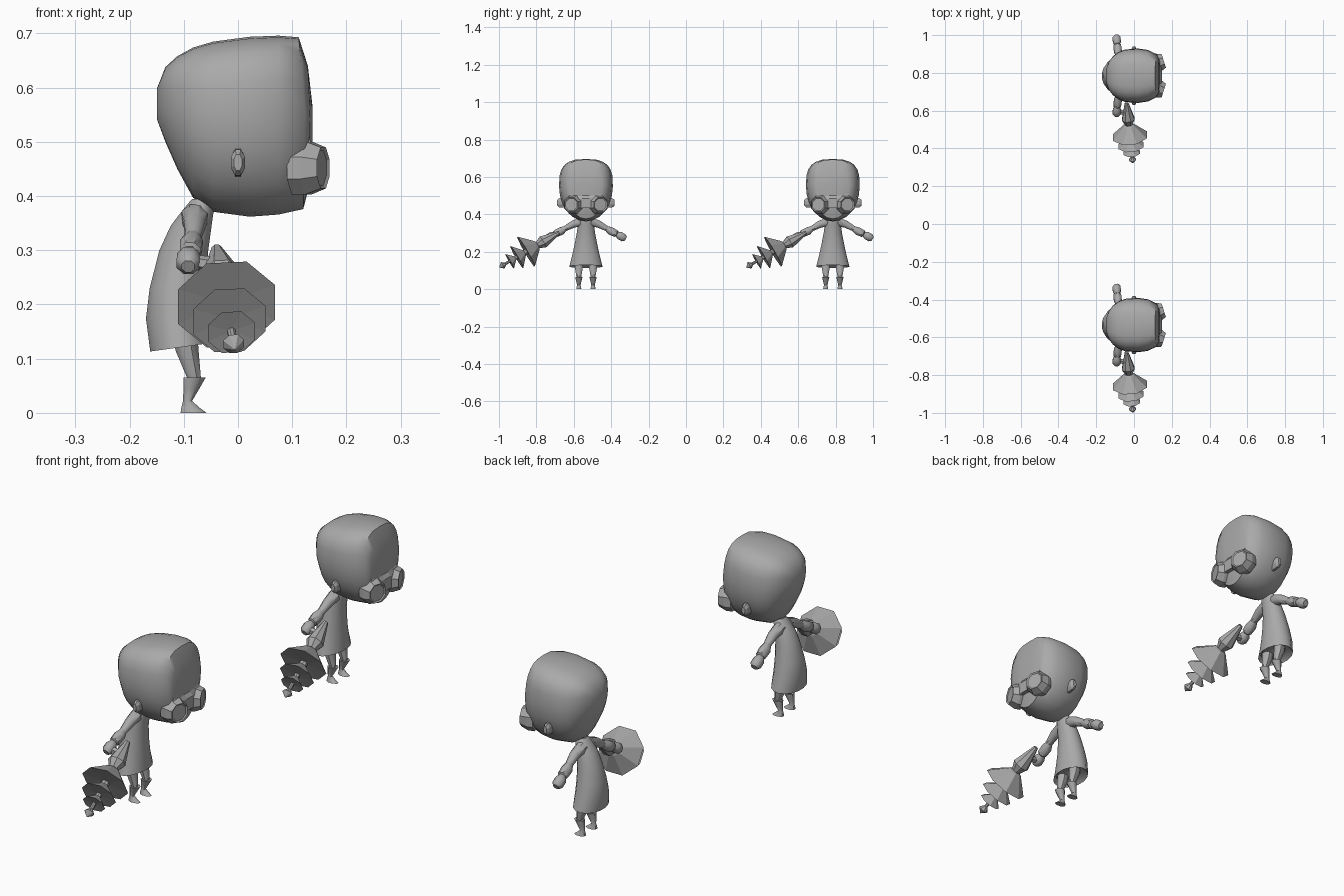
import bpy, bmesh, math
from mathutils import Vector

if "Cube" in bpy.data.objects:
    bpy.data.objects.remove(bpy.data.objects["Cube"])

grey = bpy.data.materials.new("plain_grey")
grey.diffuse_color = (0.4, 0.4, 0.4, 1)
grey.use_nodes = True
grey.node_tree.nodes["Principled BSDF"].inputs["Base Color"].default_value = grey.diffuse_color
parts = []


def loft(name, rings, smooth=45):
    """Skin a list of closed rings of points and cap both ends."""
    bm = bmesh.new()
    loops = [[bm.verts.new(p) for p in ring] for ring in rings]
    n = len(loops[0])
    for a, b in zip(loops, loops[1:]):
        for i in range(n):
            j = (i + 1) % n
            bm.faces.new((a[i], a[j], b[j], b[i]))
    bm.faces.new(loops[0][::-1])
    bm.faces.new(loops[-1])
    bmesh.ops.remove_doubles(bm, verts=bm.verts, dist=1e-5)
    bmesh.ops.recalc_face_normals(bm, faces=bm.faces)
    me = bpy.data.meshes.new(name)
    bm.to_mesh(me)
    bm.free()
    me.materials.append(grey)
    ob = bpy.data.objects.new(name, me)
    bpy.context.collection.objects.link(ob)
    if smooth:
        bpy.ops.object.select_all(action='DESELECT')
        ob.select_set(True)
        bpy.context.view_layer.objects.active = ob
        bpy.ops.object.shade_smooth_by_angle(angle=math.radians(smooth))
    parts.append(ob)
    return ob


def circle(c, u, v, ru, rv, n):
    return [c + u * ru * math.cos(a) + v * rv * math.sin(a)
            for a in (2 * math.pi * (i + 0.5) / n for i in range(n))]


def tube(name, stations, n=8, smooth=45):
    """Tube through (point, radius) stations, rings square to the overall axis."""
    axis = (Vector(stations[-1][0]) - Vector(stations[0][0])).normalized()
    u = Vector((1, 0, 0)) if abs(axis.x) < 0.8 else Vector((0, 1, 0))
    u = (u - axis * u.dot(axis)).normalized()
    v = axis.cross(u)
    return loft(name, [circle(Vector(p), u, v, r, r, n) for p, r in stations], smooth)


# Head: sections along the facing direction (x, half width, bottom, top)
def head_ring(x, w, lo, hi, lean=0.0, n=24):
    zc = lo + (hi - lo) * 0.57
    ring = []
    for i in range(n):
        a = 2 * math.pi * i / n
        c, s = math.cos(a), math.sin(a)
        e = 2 / 3 if s > 0 else 1
        y = w * math.copysign(abs(c) ** e, c)
        h = abs(s) ** e
        z = zc + (hi - zc) * h if s > 0 else zc - (zc - lo) * h
        ring.append(Vector((x - lean * (h if s > 0 else 0.3 * h), y, z)))
    return ring


loft("head", [head_ring(*r) for r in (
    (-0.149, 0.030, 0.540, 0.600), (-0.134, 0.073, 0.500, 0.638),
    (-0.112, 0.103, 0.450, 0.658), (-0.083, 0.125, 0.397, 0.674),
    (-0.046, 0.139, 0.371, 0.685), (0.022, 0.144, 0.362, 0.694),
    (0.075, 0.136, 0.366, 0.696), (0.124, 0.112, 0.376, 0.693, 0.012),
    (0.133, 0.085, 0.420, 0.640, 0.004), (0.137, 0.040, 0.480, 0.570))], 50)

# Coat: egg-shaped stations (z, back x, front x, half width, hem tilt)
X, Y, Z = Vector((1, 0, 0)), Vector((0, 1, 0)), Vector((0, 0, 1))
coat = []
for z, xb, xf, w, tilt in (
        (0.395, -0.085, -0.045, 0.025, 0), (0.375, -0.102, -0.044, 0.038, 0),
        (0.345, -0.125, -0.048, 0.044, 0), (0.300, -0.146, -0.054, 0.050, 0),
        (0.230, -0.164, -0.055, 0.064, 0), (0.180, -0.171, -0.053, 0.075, 0.1),
        (0.121, -0.163, -0.050, 0.090, 0.14), (0.135, -0.150, -0.062, 0.076, 0.14)):
    c = Vector(((xb + xf) / 2, 0, z))
    coat.append(circle(c, X + Z * tilt, Y, (xf - xb) / 2, w, 16))
loft("coat", coat)

for s, side in ((-1, "right"), (1, "left")):
    # Legs and pointed boots
    loft(side + "_leg", [circle(Vector((x, s * 0.038, z)), X, Y, r, r, 8) for x, z, r in (
        (-0.100, 0.16, 0.026), (-0.094, 0.115, 0.023), (-0.080, 0.06, 0.013))])
    loft(side + "_boot", [circle(Vector((x, s * 0.038, z)), X, Y, rx, ry, 8) for x, z, rx, ry in (
        (-0.080, 0.065, 0.022, 0.021), (-0.086, 0.045, 0.016, 0.016),
        (-0.093, 0.022, 0.009, 0.010), (-0.088, 0.010, 0.018, 0.013),
        (-0.082, 0.0, 0.026, 0.015))])
    # Sleeve, cuff and fist
    tube(side + "_sleeve", [((-0.080, s * 0.02, 0.362), 0.026), ((-0.080, s * 0.07, 0.347), 0.021),
                            ((-0.083, s * 0.115, 0.322), 0.015)])
    tube(side + "_cuff", [((-0.083, s * 0.108, 0.326), 0.014), ((-0.086, s * 0.132, 0.311), 0.023),
                          ((-0.088, s * 0.162, 0.297), 0.021), ((-0.089, s * 0.168, 0.294), 0.012)])
    tube(side + "_fist", [((-0.089, s * 0.160, 0.298), 0.012), ((-0.091, s * 0.180, 0.287), 0.023),
                          ((-0.092, s * 0.201, 0.275), 0.023), ((-0.092, s * 0.213, 0.270), 0.013)])
    # Ears
    loft(side + "_ear", [circle(Vector((0, s * y, 0.462)), X, Z, rx, rz, 8) for y, rx, rz in (
        (0.108, 0.014, 0.028), (0.143, 0.014, 0.026), (0.154, 0.008, 0.016))], 0)
    # Goggle cups, turned slightly outward
    d = Vector((0.95, s * 0.3, 0)).normalized()
    t = Z.cross(d)
    base = Vector((0.105, s * 0.062, 0.452))
    loft(side + "_goggle", [circle(base + d * k, t, Z, r, r, 8) for k, r in (
        (0, 0.053), (0.026, 0.053), (0.055, 0.041), (0.051, 0.035))], 0)

# Goggle bridge across the face
loft("goggle_bridge", [[Vector((0.10, y, 0.43)), Vector((xf, y, 0.435)),
                        Vector((xf, y, 0.485)), Vector((0.132, y, 0.508)), Vector((0.10, y, 0.508))]
                       for y, xf in ((-0.085, 0.138), (-0.02, 0.149), (0.02, 0.149), (0.085, 0.138))], 0)

# Ray gun: stations along its barrel (distance from the big cone's rim, radius)
origin, aim = Vector((-0.021, -0.32, 0.20)), Vector((0.09, -0.86, -0.5)).normalized()
gun = ((-0.205, 0.010), (-0.105, 0.036), (-0.072, 0.020), (-0.066, 0.030), (0.0, 0.097),
       (-0.004, 0.016), (0.010, 0.016), (0.058, 0.072), (0.055, 0.012), (0.068, 0.012),
       (0.102, 0.047), (0.099, 0.008), (0.128, 0.008), (0.145, 0.021), (0.166, 0.001))
tube("ray_gun", [(origin + aim * d, r) for d, r in gun], 8, 0)
tube("gun_grip", [((-0.094, -0.190, 0.280), 0.014), ((-0.034, -0.195, 0.272), 0.014)], 6, 0)

# Two identical figures side by side
for ob in list(parts):
    ob.location.y = -0.535
    twin = ob.copy()
    twin.name = "second_" + ob.name
    twin.location.y = 0.785
    bpy.context.collection.objects.link(twin)
